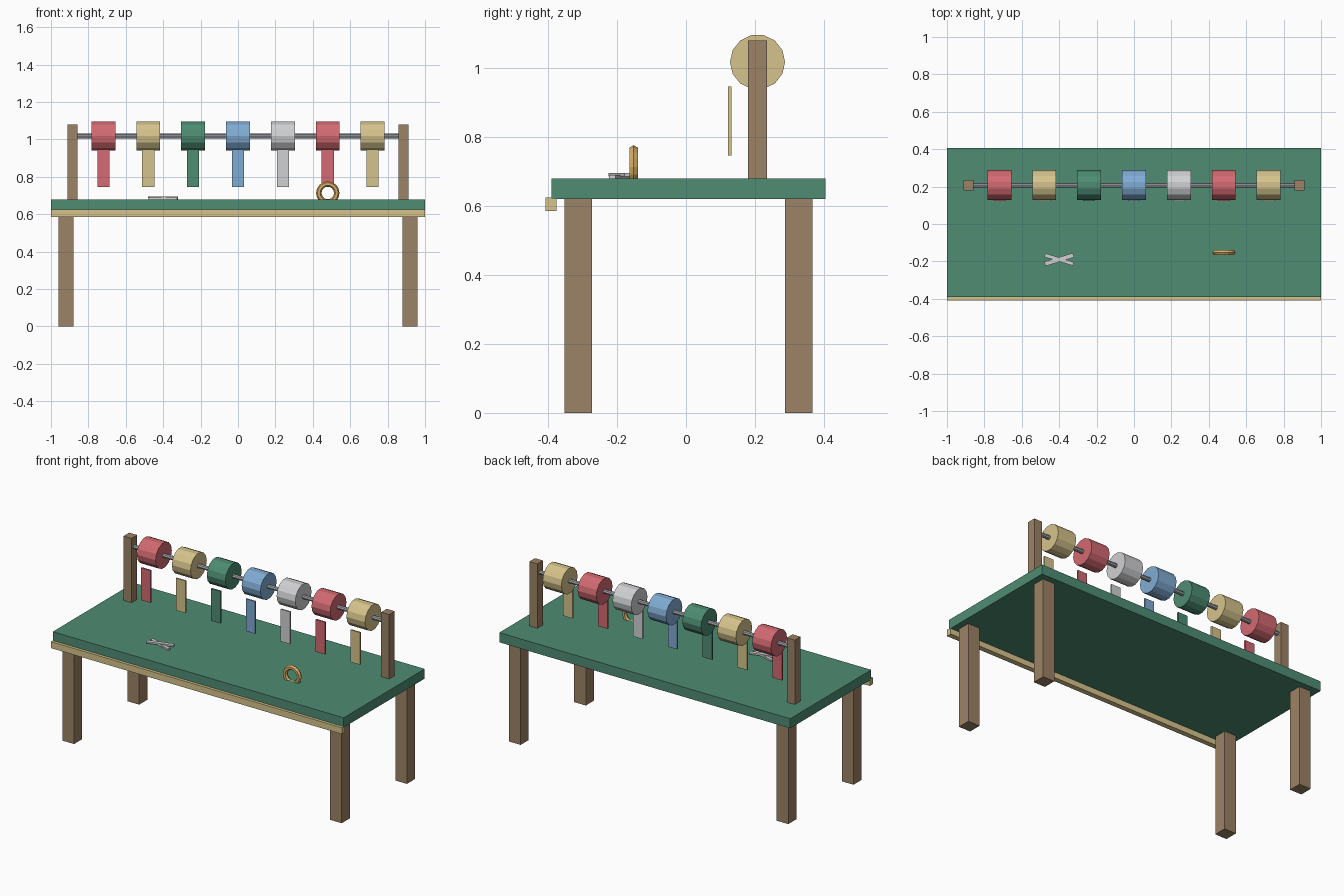
import bpy, math

if "Cube" in bpy.data.objects:
    bpy.data.objects.remove(bpy.data.objects["Cube"])


def mat(name, r, g, b):
    m = bpy.data.materials.new(name)
    lin = [(c / 255 / 12.92 if c < 11 else ((c / 255 + 0.055) / 1.055) ** 2.4) for c in (r, g, b)]
    m.diffuse_color = (*lin, 1)
    m.use_nodes = True
    m.node_tree.nodes["Principled BSDF"].inputs["Base Color"].default_value = m.diffuse_color
    return m


GREEN = mat("green", 78, 140, 115)
WOOD = mat("brown wood", 156, 130, 102)
CREAM = mat("cream", 214, 196, 140)
RED = mat("red", 211, 106, 114)
BLUE = mat("blue", 128, 172, 212)
SILVER = mat("silver", 208, 209, 211)
STEEL = mat("steel", 168, 170, 176)
GOLD = mat("gold", 214, 174, 104)


def finish(name, m):
    o = bpy.context.object
    o.name = name
    o.data.materials.append(m)
    return o


def box(name, m, centre, size, turn=0):
    bpy.ops.mesh.primitive_cube_add(size=1, location=centre, rotation=(0, 0, turn))
    o = finish(name, m)
    o.scale = size
    return o


def bar(name, m, centre, radius, length, sides):
    # cylinder lying along x
    bpy.ops.mesh.primitive_cylinder_add(vertices=sides, radius=radius, depth=length,
                                        location=centre, rotation=(0, math.pi / 2, 0))
    return finish(name, m)


# Table: top, front trim strip and four legs
box("table_top", GREEN, (0, 0.0075, 0.65), (2, 0.795, 0.06))
box("front_trim", CREAM, (0, -0.392, 0.605), (2, 0.032, 0.04))
for sx, side in ((-1, "left"), (1, "right")):
    for y, end in ((-0.313, "front"), (0.327, "back")):
        box(f"{end}_{side}_leg", WOOD, (sx * 0.92, y, 0.31), (0.08, 0.08, 0.62))
    box(f"{side}_rack_post", WOOD, (sx * 0.885, 0.2075, 0.88), (0.055, 0.055, 0.4))

# Rack rod with spools and hanging ribbon ends
AXIS = (0.2075, 1.018)
bar("rack_rod", STEEL, (0, *AXIS), 0.013, 1.74, 8)
for i, m in enumerate((RED, CREAM, GREEN, BLUE, SILVER, RED, CREAM)):
    x = -0.72 + 0.24 * i
    bar(f"ribbon_spool_{i + 1}", m, (x, *AXIS), 0.08, 0.128, 14)
    box(f"ribbon_tail_{i + 1}", m, (x, 0.1275, 0.847), (0.065, 0.01, 0.2))

# Scissors: two crossed blades
box("scissor_blade_lower", SILVER, (-0.4, -0.19, 0.685), (0.16, 0.02, 0.01), -0.3)
box("scissor_blade_upper", SILVER, (-0.4, -0.19, 0.691), (0.16, 0.024, 0.01), 0.3)

# Ring standing upright on the table
bpy.ops.mesh.primitive_torus_add(major_segments=16, minor_segments=6, major_radius=0.048,
                                 minor_radius=0.0145, location=(0.48, -0.152, 0.714),
                                 rotation=(math.pi / 2, 0, 0))
finish("tape_ring", GOLD)
